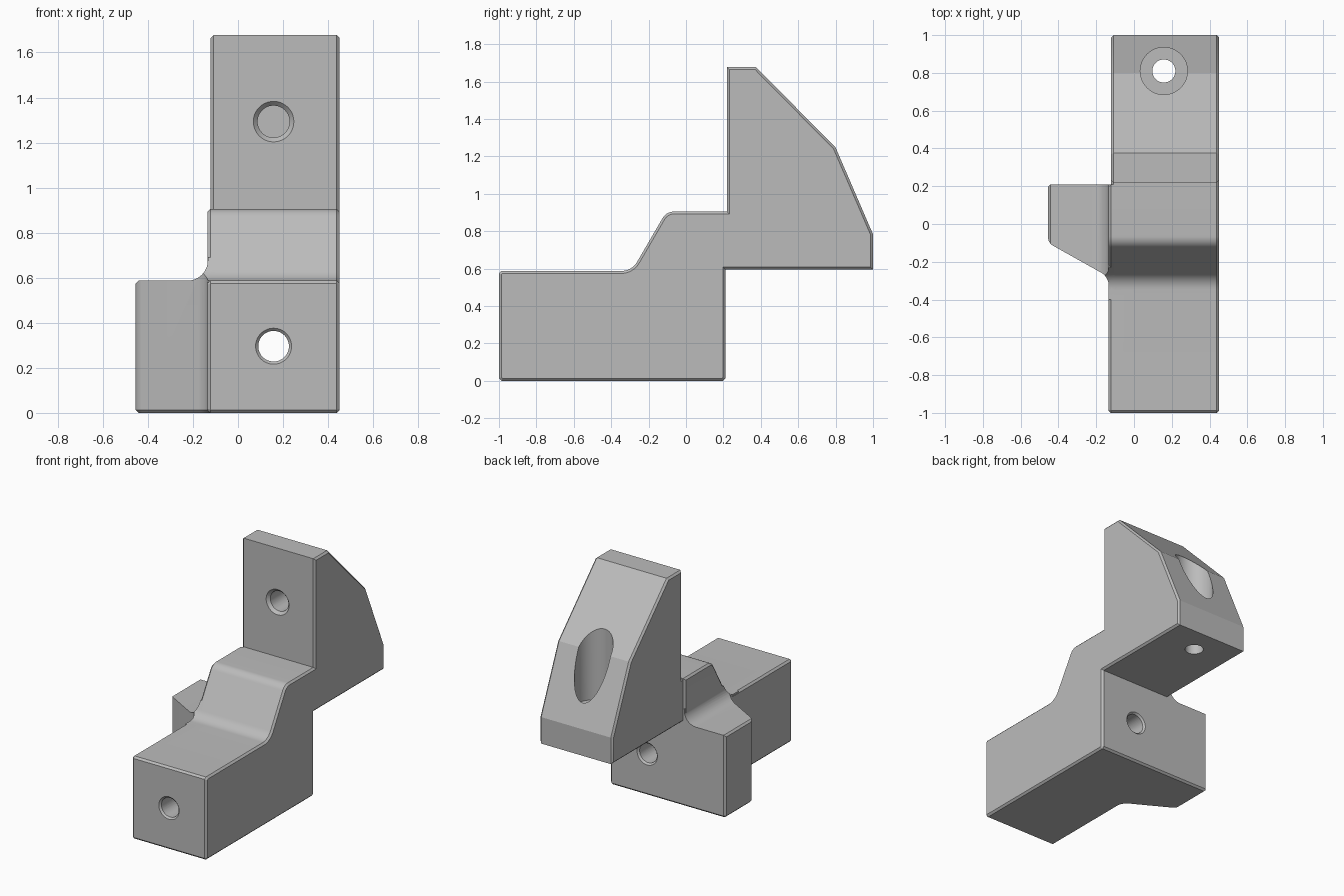
import bpy, bmesh, math
from mathutils import Matrix, Vector

if "Cube" in bpy.data.objects:
    bpy.data.objects.remove(bpy.data.objects["Cube"], do_unlink=True)

grey = bpy.data.materials.new("plain_grey")
grey.use_nodes = True
grey.diffuse_color = (0.5, 0.5, 0.5, 1)
grey.node_tree.nodes["Principled BSDF"].inputs["Base Color"].default_value = (0.5, 0.5, 0.5, 1)

CH = 0.013  # small edge chamfer


def make_object(name, bm):
    mesh = bpy.data.meshes.new(name)
    bm.to_mesh(mesh)
    bm.free()
    mesh.materials.append(grey)
    obj = bpy.data.objects.new(name, mesh)
    bpy.context.collection.objects.link(obj)
    return obj


def rounded(corners):
    """Corners are (u, v) or (u, v, radius, segments); one segment is a chamfer."""
    out = []
    for i, c in enumerate(corners):
        p = Vector(c[:2])
        if len(c) == 2:
            out.append(p)
            continue
        a = (Vector(corners[i - 1][:2]) - p).normalized()
        b = (Vector(corners[(i + 1) % len(corners)][:2]) - p).normalized()
        half = a.angle(b) / 2
        centre = p + (a + b).normalized() * c[2] / math.sin(half)
        start = p + a * c[2] / math.tan(half) - centre
        end = p + b * c[2] / math.tan(half) - centre
        total = start.angle(end)
        for k in range(c[3] + 1):
            t = k / c[3]
            out.append(centre + (start * math.sin((1 - t) * total)
                                 + end * math.sin(t * total)) / math.sin(total))
    return out


def prism(name, corners, axis, low, high, bevel_low=False, bevel_high=False):
    """Extrude a profile along an axis and chamfer the chosen end rims."""
    place = {"x": lambda u, v, a: (a, u, v),
             "y": lambda u, v, a: (u, a, v),
             "z": lambda u, v, a: (u, v, a)}[axis]
    bm = bmesh.new()
    pts = rounded(corners)
    rings = [[bm.verts.new(place(p.x, p.y, a)) for p in pts] for a in (low, high)]
    caps = [bm.faces.new(r) for r in rings]
    n = len(pts)
    for i in range(n):
        j = (i + 1) % n
        bm.faces.new((rings[0][i], rings[0][j], rings[1][j], rings[1][i]))
    bmesh.ops.recalc_face_normals(bm, faces=bm.faces)
    rim = [e for cap, on in zip(caps, (bevel_low, bevel_high)) if on for e in cap.edges]
    if rim:
        bmesh.ops.bevel(bm, geom=rim, offset=CH, segments=1, affect="EDGES")
    return make_object(name, bm)


def combine(target, tool, operation):
    mod = target.modifiers.new("combine", "BOOLEAN")
    mod.operation, mod.solver, mod.object = operation, "EXACT", tool
    bpy.context.view_layer.objects.active = target
    bpy.ops.object.modifier_apply(modifier=mod.name)
    bpy.data.objects.remove(tool, do_unlink=True)


def drill(target, axis, centre, start, end, r_start, r_end):
    """Cut a round or conical hole along y or z."""
    bm = bmesh.new()
    bmesh.ops.create_cone(bm, cap_ends=True, segments=48, radius1=r_start,
                          radius2=r_end, depth=end - start)
    mid = (start + end) / 2
    if axis == "y":
        m = Matrix.Translation((centre[0], mid, centre[1])) @ Matrix.Rotation(-math.pi / 2, 4, "X")
    else:
        m = Matrix.Translation((centre[0], centre[1], mid))
    bm.transform(m)
    cutter = make_object("hole_cutter", bm)
    cutter.hide_render = True
    combine(target, cutter, "DIFFERENCE")


# Side profile: stepped base and the tall tapered back
TOP, STEP, BACK = 0.587, 0.905, 0.21
step_line = [(-0.105, STEP, 0.07, 8), (-0.29, TOP, 0.1, 8),
             (-1, TOP, CH, 1), (-1, 0, CH, 1), (BACK, 0, CH, 1)]
tower_line = [(BACK, 0.595), (1, 0.595), (1, 0.783), (0.8, 1.247),
              (0.375, 1.677), (0.219, 1.677), (0.219, STEP)]
base_line = step_line + [(BACK, STEP)]

body = prism("bracket_body", step_line + tower_line, "x", -0.122, 0.451, True, True)
side_skin = prism("base_side", base_line, "x", -0.136, 0.0, True)

# Side wing: plan outline trimmed by its front outline and the base profile
wing = prism("side_wing", [(0, BACK), (-0.455, BACK, CH, 1), (-0.455, -0.10, 0.05, 8),
                           (-0.134, -0.28, 0.08, 8), (-0.134, -0.4), (0, -0.4)],
             "z", 0, 1, True)
wing_front = prism("wing_front", [(-0.455, 0, CH, 1), (-0.1, 0), (-0.1, 0.69),
                                  (-0.134, 0.69), (-0.134, TOP, 0.09, 10),
                                  (-0.455, TOP, CH, 1)], "y", -0.6, 0.5)
wing_side = prism("wing_side", base_line, "x", -0.7, 0.3)
combine(wing, wing_front, "INTERSECT")
combine(wing, wing_side, "INTERSECT")
combine(body, side_skin, "UNION")
combine(body, wing, "UNION")

# Lower through hole with countersunk ends
HX, LOW, HIGH = 0.158, 0.296, 1.293
drill(body, "y", (HX, LOW), -1.1, 0.4, 0.068, 0.068)
drill(body, "y", (HX, LOW), -1.01, -0.985, 0.09, 0.065)
drill(body, "y", (HX, LOW), 0.195, 0.22, 0.065, 0.09)

# Upper blind hole with countersink
drill(body, "y", (HX, HIGH), 0.1, 0.5, 0.071, 0.071)
drill(body, "y", (HX, HIGH), 0.2, 0.24, 0.108, 0.07)

# Vertical bolt hole with a deep counterbore
drill(body, "z", (HX, 0.81), 0.5, 1.0, 0.061, 0.061)
drill(body, "z", (HX, 0.81), 0.85, 1.6, 0.125, 0.125)

bpy.ops.object.select_all(action="DESELECT")
body.select_set(True)
bpy.context.view_layer.objects.active = body
bpy.ops.object.shade_smooth_by_angle(angle=math.radians(20))
